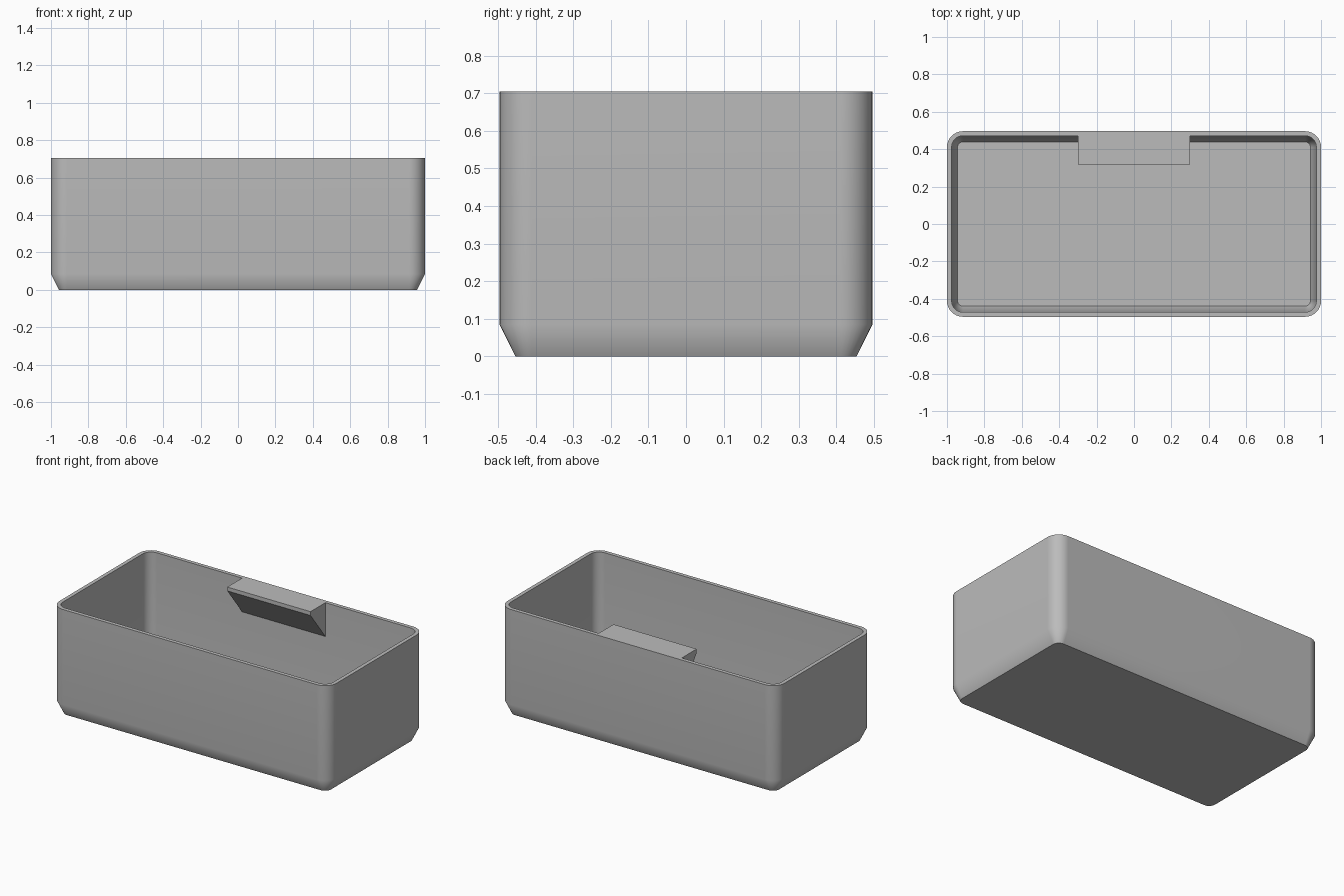
import bpy
import bmesh
from math import cos, sin, pi, radians

cube = bpy.data.objects.get("Cube")
if cube:
    bpy.data.objects.remove(cube, do_unlink=True)

HALF_X, HALF_Y, HEIGHT = 1.0, 0.496, 0.704
RADIUS, WALL, STEPS = 0.085, 0.025, 8

grey = bpy.data.materials.new("plain grey")
grey.use_nodes = True
colour = (0.5, 0.5, 0.5, 1)
grey.diffuse_color = colour
grey.node_tree.nodes["Principled BSDF"].inputs["Base Color"].default_value = colour


def finish(bm, name):
    """Turn a bmesh into a named, shaded object."""
    bmesh.ops.recalc_face_normals(bm, faces=bm.faces)
    mesh = bpy.data.meshes.new(name)
    bm.to_mesh(mesh)
    bm.free()
    mesh.materials.append(grey)
    obj = bpy.data.objects.new(name, mesh)
    bpy.context.collection.objects.link(obj)
    bpy.ops.object.select_all(action='DESELECT')
    obj.select_set(True)
    bpy.context.view_layer.objects.active = obj
    bpy.ops.object.shade_smooth_by_angle(angle=radians(30))
    return obj


def ring(bm, inset, z):
    """Rounded rectangle, shrunk evenly by inset."""
    r = RADIUS - inset
    cx, cy = HALF_X - RADIUS, HALF_Y - RADIUS
    verts = []
    for corner, (sx, sy) in enumerate([(1, 1), (-1, 1), (-1, -1), (1, -1)]):
        for i in range(STEPS + 1):
            a = (corner + i / STEPS) * pi / 2
            verts.append(bm.verts.new((sx * cx + r * cos(a), sy * cy + r * sin(a), z)))
    return verts


# Open bin: outer skin, rim and inner skin, each (inset, height)
bm = bmesh.new()
profile = [(0.042, 0), (0, 0.085), (0, HEIGHT),
           (WALL, HEIGHT), (WALL, 0.09), (0.057, 0.025)]
rings = [ring(bm, inset, z) for inset, z in profile]
for a, b in zip(rings, rings[1:]):
    n = len(a)
    for i in range(n):
        j = (i + 1) % n
        bm.faces.new((a[i], a[j], b[j], b[i]))
bm.faces.new(rings[0])
bm.faces.new(rings[-1])
bin_body = finish(bm, "bin_body")
weighted = bin_body.modifiers.new("flat walls", 'WEIGHTED_NORMAL')
weighted.keep_sharp = True

# Label ledge: wedge running along the inside of the back wall
bm = bmesh.new()
back = HALF_Y - WALL
side = [(back, HEIGHT), (0.318, HEIGHT), (0.318, HEIGHT - 0.025), (back, HEIGHT - 0.22)]
face = bm.faces.new([bm.verts.new((-0.3, y, z)) for y, z in side])
extruded = bmesh.ops.extrude_face_region(bm, geom=[face])["geom"]
bmesh.ops.translate(bm, vec=(0.6, 0, 0),
                    verts=[v for v in extruded if isinstance(v, bmesh.types.BMVert)])
finish(bm, "label_ledge")
